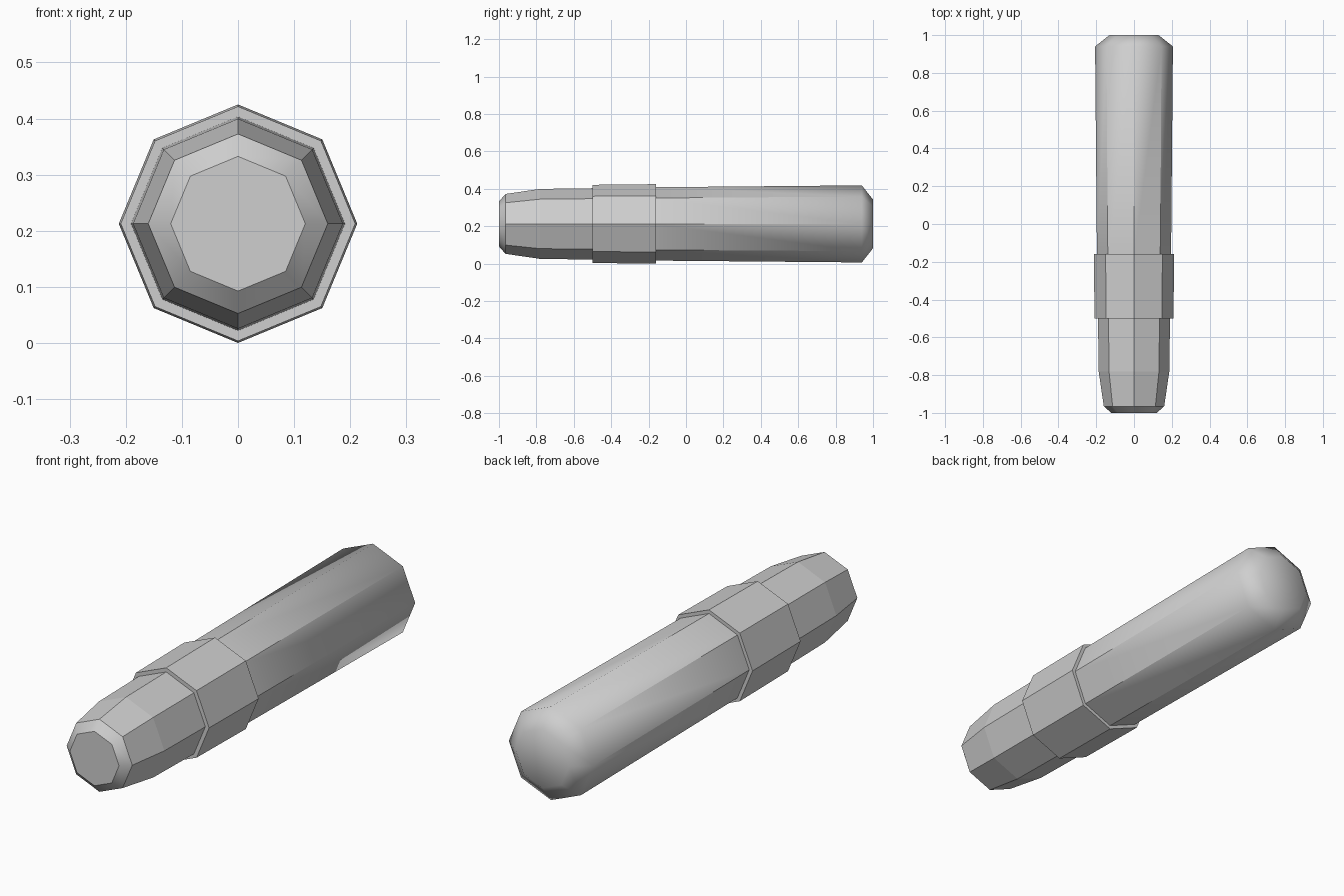
import bpy
import bmesh
from math import sin, cos, tau

SIDES = 8
AXIS_HEIGHT = 0.2125

cube = bpy.data.objects.get("Cube")
if cube:
    bpy.data.objects.remove(cube, do_unlink=True)

grey = bpy.data.materials.new("plain grey")
grey.use_nodes = True
grey.diffuse_color = (0.62, 0.62, 0.62, 1)
grey.node_tree.nodes["Principled BSDF"].inputs["Base Color"].default_value = grey.diffuse_color


def octagon_part(name, profile, smooth_bands=(), soft_rings=()):
    """Lathe (y, radius) points around the long axis and cap both ends.
    smooth_bands: bands whose lengthwise edges are soft; soft_rings: soft hoops."""
    bm = bmesh.new()
    rings = []
    for y, radius in profile:
        angles = [tau * i / SIDES for i in range(SIDES)]
        rings.append([bm.verts.new((radius * sin(a), y, AXIS_HEIGHT + radius * cos(a)))
                      for a in angles])
    for a, b in zip(rings, rings[1:]):
        for i in range(SIDES):
            j = (i + 1) % SIDES
            bm.faces.new((a[i], a[j], b[j], b[i]))
    bm.faces.new(rings[0])
    bm.faces.new(rings[-1])
    bmesh.ops.recalc_face_normals(bm, faces=bm.faces)

    # Edges are crisp unless their band or ring is listed as soft
    ring_of = {v: k for k, ring in enumerate(rings) for v in ring}
    for edge in bm.edges:
        first, last = sorted(ring_of[v] for v in edge.verts)
        edge.smooth = first in (soft_rings if first == last else smooth_bands)
    for face in bm.faces:
        face.smooth = True

    mesh = bpy.data.meshes.new(name)
    bm.to_mesh(mesh)
    bm.free()
    mesh.materials.append(grey)
    obj = bpy.data.objects.new(name, mesh)
    bpy.context.collection.objects.link(obj)
    return obj


# Tapered nose with a chamfered tip
octagon_part("front_nose",
             [(-1, 0.12), (-0.965, 0.16), (-0.78, 0.187), (-0.48, 0.191)],
             smooth_bands=(0,))

# Raised band around the middle
octagon_part("collar", [(-0.5, 0.209), (-0.16, 0.2125)])

# Long grip, blending softly into its rounded butt
octagon_part("rear_grip",
             [(-0.18, 0.196), (0.94, 0.206), (1, 0.13)],
             smooth_bands=(1,), soft_rings=(1, 2))
